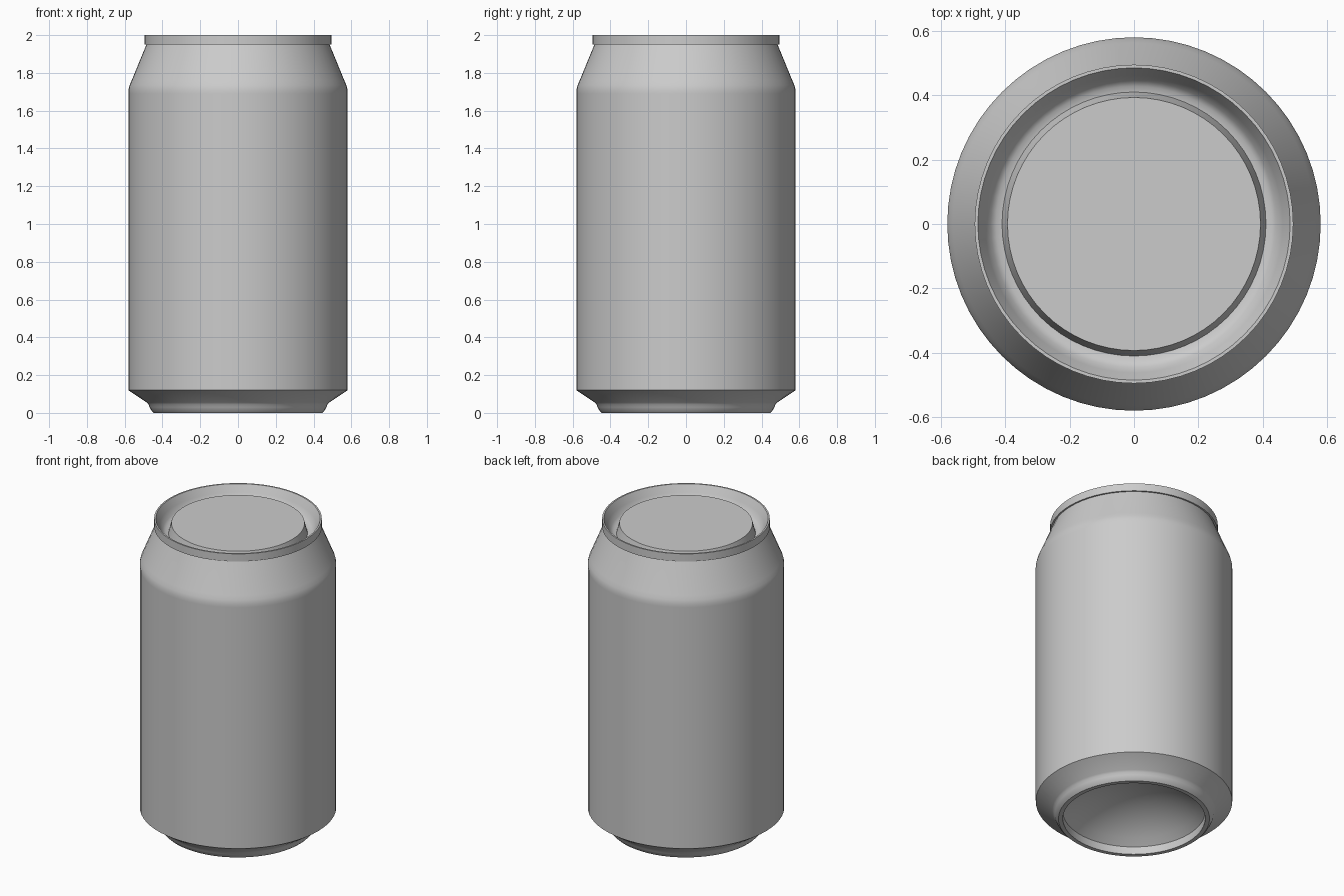
import bpy
import bmesh
import math

SEGMENTS = 64

default_cube = bpy.data.objects.get("Cube")
if default_cube:
    bpy.data.objects.remove(default_cube, do_unlink=True)

# One plain aluminium grey
metal = bpy.data.materials.new("aluminium grey")
metal.use_nodes = True
GREY = (0.6, 0.6, 0.6, 1.0)
metal.diffuse_color = GREY
metal.node_tree.nodes["Principled BSDF"].inputs["Base Color"].default_value = GREY


def lathe(name, profile):
    """Revolve (radius, height) points about z; a zero radius closes to a point."""
    bm = bmesh.new()
    rings = []
    for r, z in profile:
        if r == 0:
            rings.append([bm.verts.new((0, 0, z))] * SEGMENTS)
            continue
        ring = []
        for i in range(SEGMENTS):
            a = math.tau * i / SEGMENTS
            ring.append(bm.verts.new((r * math.cos(a), r * math.sin(a), z)))
        rings.append(ring)
    for low, high in zip(rings, rings[1:]):
        for i in range(SEGMENTS):
            j = (i + 1) % SEGMENTS
            corners = dict.fromkeys((low[i], low[j], high[j], high[i]))
            bm.faces.new(list(corners))
    mesh = bpy.data.meshes.new(name)
    bm.to_mesh(mesh)
    bm.free()
    mesh.materials.append(metal)
    obj = bpy.data.objects.new(name, mesh)
    bpy.context.collection.objects.link(obj)
    bpy.ops.object.select_all(action="DESELECT")
    obj.select_set(True)
    bpy.context.view_layer.objects.active = obj
    bpy.ops.object.shade_smooth_by_angle(angle=math.radians(30))
    return obj


# Domed underside, a spherical cap pushed up inside the foot ring
DOME_RADIUS, DOME_BASE, DOME_RISE = 0.42, 0.05, 0.16
sphere = (DOME_RADIUS ** 2 + DOME_RISE ** 2) / (2 * DOME_RISE)
half_angle = math.asin(DOME_RADIUS / sphere)
dome = [(0, DOME_BASE + DOME_RISE)]
for k in range(1, 9):
    a = half_angle * k / 8
    dome.append((sphere * math.sin(a),
                 DOME_BASE + DOME_RISE - sphere * (1 - math.cos(a))))
lathe("underside_dome", dome)

# Foot ring, chamfer, straight wall and tapered shoulder
lathe("can_body", [
    (0.42, 0.05), (0.42, 0), (0.446, 0),
    (0.458, 0.012), (0.468, 0.03), (0.474, 0.045), (0.483, 0.055),
    (0.58, 0.12), (0.58, 1.69), (0.58, 1.71), (0.574, 1.735),
    (0.563, 1.76), (0.485, 1.95),
])

# Rolled rim standing slightly proud of the neck
lathe("top_rim", [
    (0.485, 1.95), (0.495, 1.95), (0.495, 2.0), (0.485, 2.0),
])

# Lid: sloping inner wall, groove, riser and flat centre panel
lathe("lid", [
    (0.485, 2.0), (0.462, 1.955), (0.445, 1.92),
    (0.428, 1.908), (0.41, 1.905), (0.393, 1.97), (0, 1.97),
])
